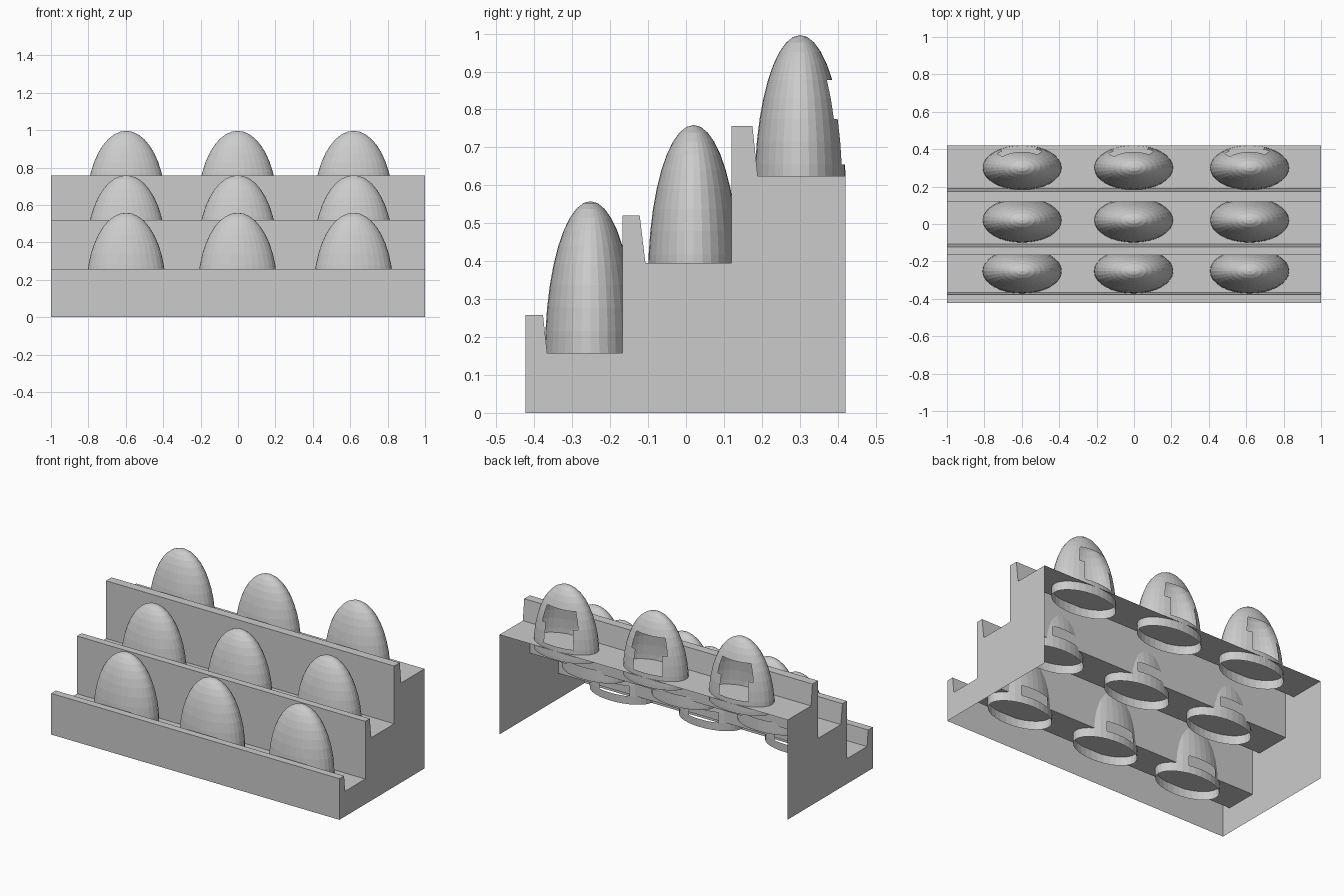
import bpy
import bmesh
from mathutils import Vector

if "Cube" in bpy.data.objects:
    bpy.data.objects.remove(bpy.data.objects["Cube"])


def finish(bm, name):
    mesh = bpy.data.meshes.new(name)
    bm.to_mesh(mesh)
    bm.free()
    obj = bpy.data.objects.new(name, mesh)
    bpy.context.collection.objects.link(obj)
    return obj


# Stepped stand: thin shell, open at the back and underneath
profile = [(-0.423, 0), (-0.423, 0.258), (-0.377, 0.258), (-0.366, 0.158),
           (-0.167, 0.158), (-0.167, 0.52), (-0.122, 0.52), (-0.107, 0.395),
           (0.12, 0.395), (0.12, 0.757), (0.175, 0.757), (0.189, 0.625),
           (0.42, 0.625)]
bm = bmesh.new()
left = [bm.verts.new((-1, y, z)) for y, z in profile]
right = [bm.verts.new((1, y, z)) for y, z in profile]
for i in range(len(profile) - 1):
    bm.faces.new((left[i], right[i], right[i + 1], left[i + 1]))
bm.faces.new(left + [bm.verts.new((-1, 0.42, 0))])
bm.faces.new(list(reversed(right + [bm.verts.new((1, 0.42, 0))])))
finish(bm, "stepped_stand")


# Dome seated through a shelf, with an opening broken out of its back
def dome(name, x, y, top, floor, hole_top):
    rx, ry, rz = 0.212, 0.12, 0.405
    zc = top - rz
    bm = bmesh.new()
    bmesh.ops.create_uvsphere(bm, u_segments=32, v_segments=20, radius=1)
    bmesh.ops.scale(bm, vec=(rx, ry, rz), verts=bm.verts)
    bmesh.ops.translate(bm, vec=(x, y, zc), verts=bm.verts)
    bmesh.ops.bisect_plane(bm, geom=bm.verts[:] + bm.edges[:] + bm.faces[:],
                           plane_co=(0, 0, floor - 0.055), plane_no=(0, 0, 1),
                           clear_inner=True)
    hole = []
    for f in bm.faces:
        c = f.calc_center_median()
        if (c.y > y + 0.04 and -0.115 < c.x - x < 0.09
                and floor < c.z < hole_top):
            hole.append(f)
    bmesh.ops.delete(bm, geom=hole, context='FACES')
    finish(bm, name)


# Three rows of three: centre y, top, shelf height, top of opening
rows = [(-0.252, 0.558, 0.158, 0.23),
        (0.02, 0.759, 0.395, 0.45),
        (0.301, 0.996, 0.625, 0.88)]
for r, (y, top, floor, hole_top) in enumerate(rows):
    for c, x in enumerate((-0.598, -0.002, 0.618)):
        dome(f"dome_row{r + 1}_{c + 1}", x, y, top, floor, hole_top)
